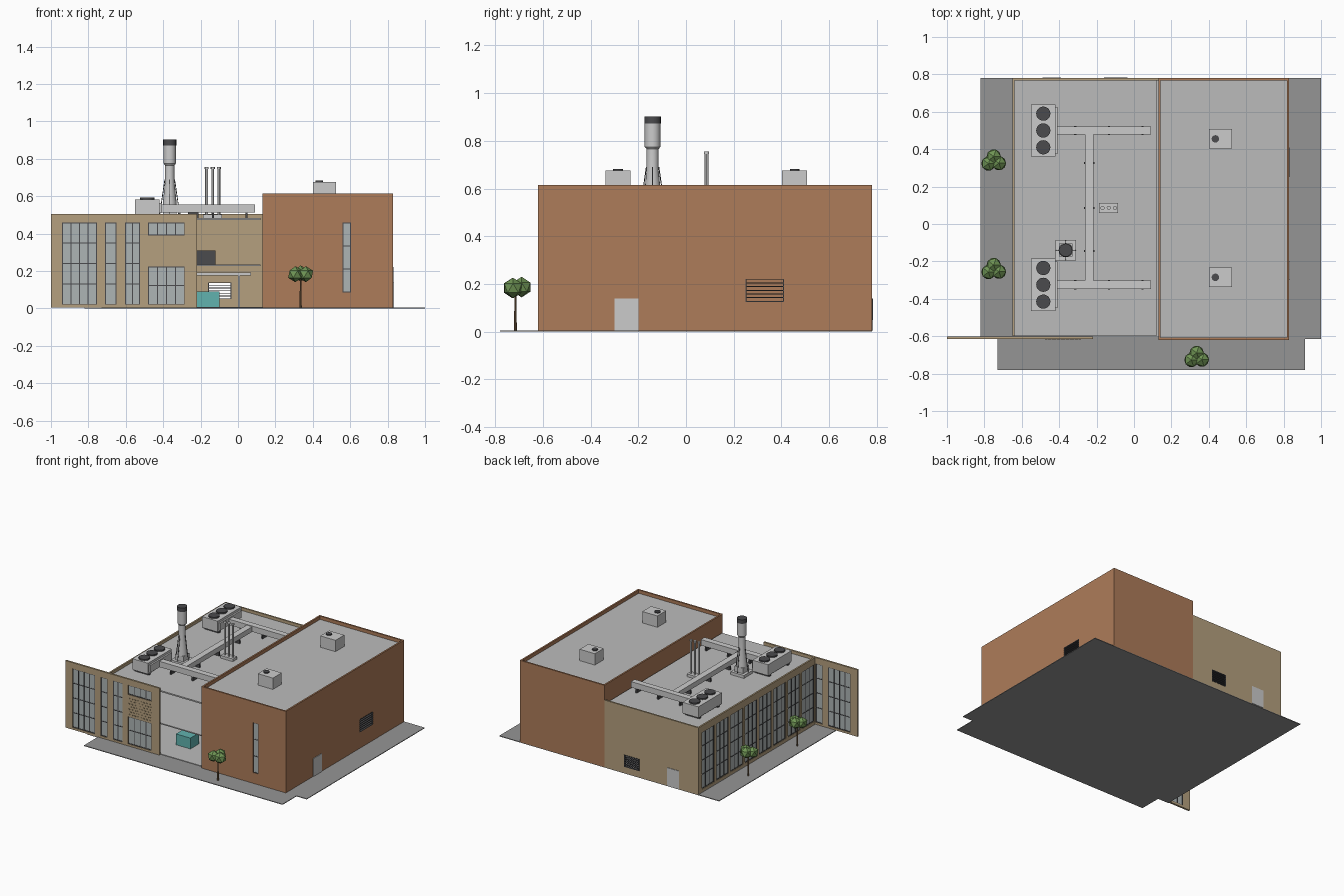
import bpy, bmesh, math
from mathutils import Matrix, Vector

if "Cube" in bpy.data.objects:
    bpy.data.objects.remove(bpy.data.objects["Cube"])


def material(name, r, g, b):
    m = bpy.data.materials.new(name)
    m.diffuse_color = (r, g, b, 1)
    m.use_nodes = True
    m.node_tree.nodes["Principled BSDF"].inputs["Base Color"].default_value = m.diffuse_color
    return m


TAN = material("tan_brick", .46, .35, .21)
BRICK = material("red_brick", .42, .20, .10)
GLASS = material("glass", .42, .46, .46)
DARK = material("dark_metal", .07, .07, .075)
PAVE = material("paving", .30, .30, .30)
TEAL = material("teal_paint", .12, .45, .43)
LEAF = material("leaf", .16, .30, .09)
BARK = material("bark", .20, .12, .06)
ROOF = material("roof_grey", .5, .5, .5)
METAL = material("metal", .55, .56, .58)


def finish(name, bm, mat=None, smooth=False):
    bmesh.ops.recalc_face_normals(bm, faces=bm.faces)
    me = bpy.data.meshes.new(name)
    bm.to_mesh(me)
    bm.free()
    ob = bpy.data.objects.new(name, me)
    bpy.context.collection.objects.link(ob)
    if mat:
        me.materials.append(mat)
    if smooth:
        bpy.ops.object.select_all(action='DESELECT')
        ob.select_set(True)
        bpy.context.view_layer.objects.active = ob
        bpy.ops.object.shade_smooth_by_angle()
    return ob


def boxes(name, items, mat=None):
    """Axis aligned boxes (x0, x1, y0, y1, z0, z1) in one object."""
    bm = bmesh.new()
    for x0, x1, y0, y1, z0, z1 in items:
        m = Matrix.Translation(((x0 + x1) / 2, (y0 + y1) / 2, (z0 + z1) / 2))
        bmesh.ops.create_cube(bm, size=1, matrix=m @ Matrix.Diagonal((x1 - x0, y1 - y0, z1 - z0, 1)))
    return finish(name, bm, mat)


def lathe(name, x, y, profile, seg=16, mat=None):
    bm = bmesh.new()
    rings = [[bm.verts.new((x + r * math.cos(i * math.tau / seg), y + r * math.sin(i * math.tau / seg), z))
              for i in range(seg)] for r, z in profile]
    for a, b in zip(rings, rings[1:]):
        for i in range(seg):
            j = (i + 1) % seg
            bm.faces.new((a[i], a[j], b[j], b[i]))
    bm.faces.new(rings[0])
    bm.faces.new(rings[-1])
    return finish(name, bm, mat, True)


def wall(name, axis, w, thick, u0, u1, z0, z1, holes, mat):
    """Upright wall along x or y with rectangular holes (u0, u1, z0, z1)."""
    us = sorted({u0, u1, *[h[0] for h in holes], *[h[1] for h in holes]})
    zs = sorted({z0, z1, *[h[2] for h in holes], *[h[3] for h in holes]})
    bm = bmesh.new()
    vs = [[bm.verts.new((u, w, z) if axis == 'x' else (w, u, z)) for z in zs] for u in us]
    for i in range(len(us) - 1):
        for j in range(len(zs) - 1):
            cu, cz = (us[i] + us[i + 1]) / 2, (zs[j] + zs[j + 1]) / 2
            if not any(h[0] < cu < h[1] and h[2] < cz < h[3] for h in holes):
                bm.faces.new((vs[i][j], vs[i + 1][j], vs[i + 1][j + 1], vs[i][j + 1]))
    bmesh.ops.delete(bm, geom=[v for v in bm.verts if not v.link_faces], context='VERTS')
    ext = bmesh.ops.extrude_face_region(bm, geom=bm.faces[:])
    bmesh.ops.translate(bm, vec=(0, thick, 0) if axis == 'x' else (thick, 0, 0),
                        verts=[e for e in ext['geom'] if isinstance(e, bmesh.types.BMVert)])
    return finish(name, bm, mat)


def slab(axis, u0, u1, w0, w1, z0, z1):
    return (u0, u1, w0, w1, z0, z1) if axis == 'x' else (w0, w1, u0, u1, z0, z1)


def window(name, axis, w, hole, cols, rows):
    u0, u1, z0, z1 = hole
    boxes(name + "_glass", [slab(axis, u0, u1, w - .001, w + .001, z0, z1)], GLASS)
    t, bars = .0025, []
    for i in range(cols + 1):
        u = min(max(u0 + (u1 - u0) * i / cols, u0 + t), u1 - t)
        bars.append(slab(axis, u - t, u + t, w - .004, w + .004, z0, z1))
    for j in range(rows + 1):
        z = min(max(z0 + (z1 - z0) * j / rows, z0 + t), z1 - t)
        bars.append(slab(axis, u0, u1, w - .0035, w + .0035, z - t, z + t))
    boxes(name + "_frame", bars, DARK)


def louvre(name, axis, w, hole):
    u0, u1, z0, z1 = hole
    t, n = .004, 6
    parts = [slab(axis, u, u + t, w - .008, w + .008, z0, z1) for u in (u0, u1 - t)]
    for j in range(n + 1):
        z = z0 + (z1 - z0 - t) * j / n
        parts.append(slab(axis, u0, u1, w - .008, w + .008, z, z + t))
    boxes(name, parts, DARK)


# Paving and floor
boxes("paving", [(-.82, 1, -.615, .78, 0, .005), (-.73, .915, -.78, -.615, 0, .005)], PAVE)
boxes("hall_floor", [(-.65, .13, -.60, .77, .005, .009)], ROOF)

# Tall brick block
slit, side_vent = (.56, .605, .085, .46), (.25, .41, .125, .222)
wall("brick_front", 'x', -.62, .012, .13, .83, .004, .615, [slit], BRICK)
wall("brick_back", 'x', .768, .012, .13, .83, .004, .615, [], BRICK)
wall("brick_right", 'y', .818, .012, -.608, .768, .004, .615, [side_vent], BRICK)
wall("brick_left", 'y', .13, .012, -.608, .768, .004, .615, [], BRICK)
boxes("brick_block_roof", [(.142, .818, -.608, .768, .58, .59)], ROOF)
window("slit_window", 'x', -.614, slit, 1, 3)
louvre("side_louvre", 'y', .824, side_vent)
boxes("side_door", [(.826, .834, -.30, -.20, .005, .14)], METAL)

# Low hall: back wall, glazed left wall, roof and mezzanine
back_vent = (-.16, -.035, .05, .14)
wall("hall_back_wall", 'x', .768, .012, -.65, .13, .004, .505, [back_vent], TAN)
louvre("back_louvre", 'x', .774, back_vent)
boxes("back_door", [(-.49, -.39, .776, .784, .005, .14)], METAL)
bays = [(-.59 + i * .169, -.59 + i * .169 + .145, .03, .455) for i in range(8)]
wall("hall_left_wall", 'y', -.65, .012, -.60, .768, .004, .505, bays, TAN)
for i, b in enumerate(bays):
    window(f"bay_window_{i + 1}", 'y', -.643, b, 3, 4)
boxes("hall_roof", [(-.638, .12, -.60, .768, .473, .483)], ROOF)
boxes("mezzanine", [(-.638, .12, -.59, .768, .226, .234)], ROOF)

# Front screen wall with windows and relief bricks
panes = [((-.94, -.755, .02, .46), 4, 4), ((-.71, -.65, .02, .46), 1, 4), ((-.605, -.525, .02, .46), 2, 4),
         ((-.48, -.285, .39, .46), 4, 1), ((-.48, -.285, .02, .225), 4, 2)]
wall("screen_wall", 'x', -.615, .014, -1, -.22, .004, .505, [p[0] for p in panes], TAN)
for i, (hole, c, r) in enumerate(panes):
    window(f"screen_window_{i + 1}", 'x', -.608, hole, c, r)
boxes("relief_bricks", [(x, x + .011, -.618, -.615, z, z + .006)
                        for j in range(7) for i in range(8)
                        for x, z in [(-.475 + i * .024 + (j % 2) * .012, .24 + j * .02)]], TAN)

# Things inside the open hall
boxes("teal_tank", [(-.22, -.10, -.42, -.32, .009, .09)], TEAL)
boxes("dark_cabinet", [(-.30, -.12, .25, .40, .234, .31)], DARK)
boxes("gantry", [(-.45, .07, -.36, -.34, .177, .193), (0, .01, -.355, -.345, .009, .18),
                 (-.44, -.43, -.355, -.345, .009, .18)], METAL)

# Roof coolers with three fans each, and their ducts
for k, (y0, dy) in enumerate([(.36, .50), (-.465, -.325)]):
    boxes(f"cooler_{k + 1}", [(-.55, -.42, y0, y0 + .28, .50, .582), (-.42, -.408, y0 + .015, y0 + .265, .51, .565)],
          METAL)
    boxes(f"cooler_{k + 1}_feet", [(-.545, -.425, y, y + .02, .483, .50) for y in (y0 + .02, y0 + .24)], DARK)
    for i in (-1, 0, 1):
        lathe(f"fan_{k + 1}_{i + 2}", -.485, dy + i * .09, [(.038, .58), (.038, .592)], 20, DARK)
boxes("ducts", [(-.41, .09, .478, .522, .512, .555), (-.41, .09, -.347, -.303, .512, .555),
                (-.263, -.217, -.303, .478, .512, .55)], METAL)
boxes("duct_supports", [(x, x + .012, y - .025, y + .025, .483, .512) for y in (.5, -.325) for x in (-.32, -.14, .04)]
      + [(-.268, -.212, y, y + .012, .483, .512) for y in (-.15, .08, .32)], DARK)

# Exhaust stack with bracing legs
sx, sy = -.365, -.14
boxes("stack_base", [(sx - .055, sx + .055, sy - .055, sy + .055, .483, .505),
                     (sx - .035, sx + .035, sy - .035, sy + .035, .505, .545)], METAL)
lathe("stack", sx, sy, [(.038, .545), (.036, .57), (.025, .68), (.025, .765), (.033, .775), (.033, .875)], 16, METAL)
lathe("stack_cap", sx, sy, [(.035, .872), (.035, .902)], 16, DARK)
bm = bmesh.new()
for i in range(4):
    d = Vector((math.cos(i * math.pi / 2), math.sin(i * math.pi / 2), 0))
    a, b = Vector((sx, sy, .505)) + d * .053, Vector((sx, sy, .69)) + d * .026
    rot = (b - a).to_track_quat('Z', 'Y').to_matrix().to_4x4()
    bmesh.ops.create_cone(bm, cap_ends=True, segments=6, radius1=.002, radius2=.002, depth=(b - a).length,
                          matrix=Matrix.Translation((a + b) / 2) @ rot)
finish("stack_legs", bm, DARK)

# Three flue pipes
boxes("flue_base", [(-.187, -.085, .06, .112, .483, .503)], METAL)
for i in range(3):
    lathe(f"flue_{i + 1}", -.168 + i * .033, .086, [(.008, .50), (.008, .745), (.011, .745), (.011, .755)], 12, METAL)

# Vent boxes on the brick block
for i, y in enumerate((.455, -.285)):
    boxes(f"vent_box_{i + 1}", [(.40, .525, y - .052, y + .052, .59, .675)], METAL)
    lathe(f"vent_cap_{i + 1}", .435, y, [(.02, .675), (.02, .683)], 16, DARK)

# Low-poly trees
for i, (x, y) in enumerate([(-.75, .335), (-.75, -.245), (.335, -.715)]):
    lathe(f"tree_trunk_{i + 1}", x, y, [(.006, .003), (.004, .16)], 8, BARK)
    bm = bmesh.new()
    for dx, dy, dz in ((0, .026, .187), (-.028, -.012, .183), (.028, -.01, .183)):
        bmesh.ops.create_icosphere(bm, subdivisions=1, radius=.043, matrix=Matrix.Translation((x + dx, y + dy, dz)))
    finish(f"tree_crown_{i + 1}", bm, LEAF)
